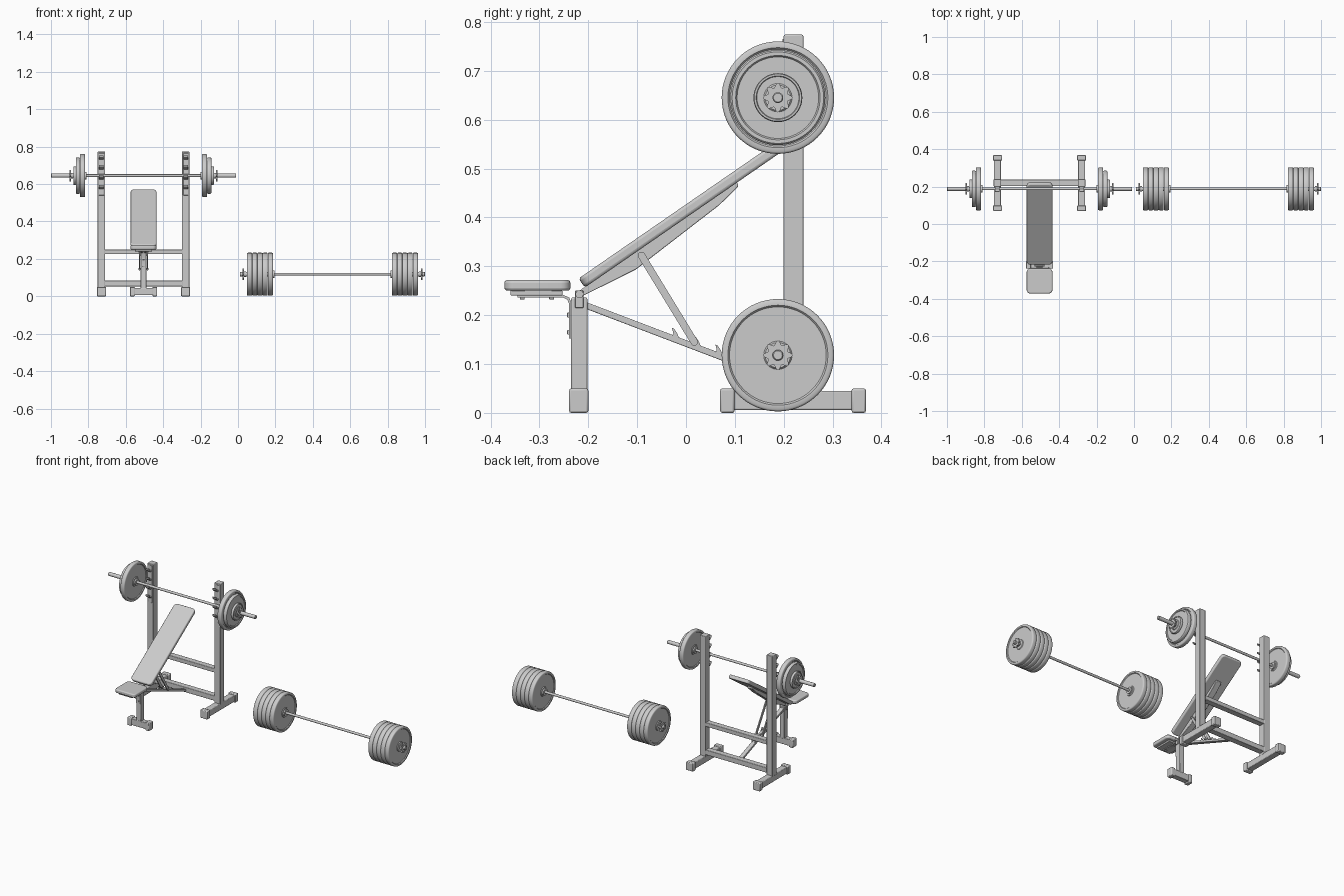
import bpy, bmesh
from math import sin, cos, pi, radians, atan2, hypot
from mathutils import Vector, Matrix

if "Cube" in bpy.data.objects:
    bpy.data.objects.remove(bpy.data.objects["Cube"])

CX = -0.505          # centre line of the bench and rack
BAR_Y = 0.188        # both barbells share this depth


def finish(name, bm, bevel=0.0, segs=2):
    bmesh.ops.recalc_face_normals(bm, faces=bm.faces)
    me = bpy.data.meshes.new(name)
    bm.to_mesh(me)
    bm.free()
    for p in me.polygons:
        p.use_smooth = True
    me.set_sharp_from_angle(angle=radians(35))
    ob = bpy.data.objects.new(name, me)
    bpy.context.collection.objects.link(ob)
    if bevel:
        m = ob.modifiers.new("bevel", 'BEVEL')
        m.width, m.segments = bevel, segs
        m.limit_method, m.angle_limit = 'ANGLE', radians(40)
    return ob


def box(name, x0, x1, y0, y1, z0, z1, bevel=0.003):
    bm = bmesh.new()
    bmesh.ops.create_cube(bm, size=1)
    for v in bm.verts:
        v.co = Vector(((x0 + x1) / 2 + v.co.x * (x1 - x0),
                       (y0 + y1) / 2 + v.co.y * (y1 - y0),
                       (z0 + z1) / 2 + v.co.z * (z1 - z0)))
    return finish(name, bm, bevel)


def prism(name, pts, x, width, bevel=0.0):
    """Side (y, z) outline extruded along x, centred at x."""
    bm = bmesh.new()
    f = bm.faces.new([bm.verts.new((x - width / 2, y, z)) for y, z in pts])
    r = bmesh.ops.extrude_face_region(bm, geom=[f])
    bmesh.ops.translate(bm, vec=(width, 0, 0),
                        verts=[g for g in r['geom'] if isinstance(g, bmesh.types.BMVert)])
    return finish(name, bm, bevel)


def link(name, a, b, thick, x, width):
    """Flat bar with round ends between two (y, z) points."""
    t = atan2(b[1] - a[1], b[0] - a[0])
    pts = []
    for c, start in ((b, t - pi / 2), (a, t + pi / 2)):
        pts += [(c[0] + thick / 2 * cos(start + pi * i / 8),
                 c[1] + thick / 2 * sin(start + pi * i / 8)) for i in range(9)]
    return prism(name, pts, x, width)


def lathe(name, prof, x, y, z, flip=1, n=64):
    """Profile of (offset, radius) turned about the x axis."""
    bm = bmesh.new()
    vs = [bm.verts.new((o * flip, 0, r)) for o, r in prof]
    es = [bm.edges.new(p) for p in zip(vs, vs[1:])]
    bmesh.ops.spin(bm, geom=vs + es, cent=(0, 0, 0), axis=(1, 0, 0),
                   angle=2 * pi, steps=n, use_duplicate=False)
    bmesh.ops.remove_doubles(bm, verts=bm.verts, dist=1e-5)
    bmesh.ops.translate(bm, vec=(x, y, z), verts=bm.verts)
    return finish(name, bm)


def rod(name, x0, x1, r, y, z, n=24):
    return lathe(name, [(x0, 0), (x0, r), (x1, r), (x1, 0)], 0, y, z, 1, n)


def cushion(name, size, loc, angle, corner, bevel):
    bm = bmesh.new()
    bmesh.ops.create_cube(bm, size=1)
    bmesh.ops.scale(bm, vec=size, verts=bm.verts)
    up = [e for e in bm.edges if abs(e.verts[0].co.z - e.verts[1].co.z) > 1e-4]
    bmesh.ops.bevel(bm, geom=up, offset=corner, segments=5, profile=0.5, affect='EDGES')
    bmesh.ops.transform(bm, verts=bm.verts,
                        matrix=Matrix.Translation(loc) @ Matrix.Rotation(angle, 4, 'X'))
    return finish(name, bm, bevel, 3)


def plate(name, r, t, x, z, s):
    h, d = t / 2, t / 2 - min(0.004, t * 0.2)
    half = [(h, 0), (h, 0.026), (d, 0.029), (d, r * 0.86), (h, r * 0.89),
            (h, r * 0.965), (h - 0.002, r * 0.99), (h - 0.005, r)]
    return lathe(name, half + [(-o, q) for o, q in reversed(half)], x, BAR_Y, z, s)


def barbell(tag, cx, z, plates, star):
    rod(tag + "_bar", cx - 0.33, cx + 0.33, 0.0075, BAR_Y, z)
    inner = min(o - t / 2 for o, t, r in plates)
    for s, side in ((-1, "_left"), (1, "_right")):
        # sleeve with an inner stop collar and a screw-collar hub
        lathe(tag + "_sleeve" + side,
              [(inner - 0.008, 0), (inner - 0.008, 0.02), (inner, 0.02), (inner, 0.011),
               (star - 0.02, 0.011), (star - 0.02, 0.015), (star, 0.015), (star, 0.011),
               (0.493, 0.011), (0.495, 0.009), (0.495, 0)], cx, BAR_Y, z, s, 32)
        for i, (o, t, r) in enumerate(plates):
            plate(f"{tag}_plate{side}_{i + 1}", r, t, cx + s * o, z, s)
        # eight-lobed screw collar
        pts = []
        for i in range(96):
            a = 2 * pi * i / 96
            q = 0.0255 + 0.0045 * cos(8 * a)
            pts.append((BAR_Y + q * cos(a), z + q * sin(a)))
        prism(tag + "_star_collar" + side, pts, cx + s * (star - 0.004), 0.008)


# barbells: (offset, thickness, radius) for each plate
barbell("rack_barbell", CX, 0.645,
        [(0.3265, 0.027, 0.115), (0.351, 0.022, 0.097), (0.3685, 0.014, 0.05)], 0.396)
barbell("floor_barbell", 0.505, 0.118,
        [(0.332 + 0.0278 * i, 0.0274, 0.115) for i in range(5)], 0.482)

# rack sides: foot, end caps, upright and four bar hooks
for s, side in ((-1, "_left"), (1, "_right")):
    x = CX + s * 0.225
    box("rack_foot" + side, x - 0.019, x + 0.019, 0.08, 0.36, 0.006, 0.045)
    for y, end in ((0.07, "_front"), (0.339, "_back")):
        box("foot_cap" + end + side, x - 0.024, x + 0.024, y, y + 0.029, 0, 0.05, 0.004)
    box("upright" + side, x - 0.02, x + 0.02, 0.20, 0.24, 0.04, 0.774)
    box("hook_strip" + side, x - 0.013, x + 0.013, 0.197, 0.201, 0.54, 0.765, 0.001)
    for i in range(4):
        z = 0.58 + i * 0.053
        prism(f"bar_hook{side}_{i + 1}",
              [(0.202, z - 0.008), (0.183, z - 0.006), (0.172, z + 0.004), (0.17, z + 0.015),
               (0.175, z + 0.015), (0.178, z + 0.006), (0.186, z - 0.001), (0.202, z - 0.001)],
              x, 0.024)
box("upper_crossbar", CX - 0.21, CX + 0.21, 0.202, 0.238, 0.225, 0.25)
box("lower_crossbar", CX - 0.21, CX + 0.21, 0.202, 0.238, 0.053, 0.084)

# front leg on a crosswise foot
box("front_leg", CX - 0.016, CX + 0.016, -0.235, -0.202, 0.04, 0.236)
box("front_foot", CX - 0.065, CX + 0.065, -0.236, -0.203, 0.006, 0.045)
for s, side in ((-1, "_left"), (1, "_right")):
    x = CX + s * 0.06
    box("front_foot_cap" + side, x - 0.013, x + 0.013, -0.239, -0.2, 0, 0.05, 0.004)

# seat with its carrier plate, bent bracket and bolts
cushion("seat", (0.138, 0.135, 0.022), (CX, -0.304, 0.261), 0, 0.02, 0.006)
box("seat_plate", CX - 0.045, CX + 0.045, -0.359, -0.253, 0.24, 0.251, 0.002)
prism("seat_bracket", [(-0.345, 0.241), (-0.25, 0.241), (-0.239, 0.236), (-0.234, 0.225),
                       (-0.234, 0.152), (-0.239, 0.152), (-0.239, 0.223), (-0.243, 0.232),
                       (-0.252, 0.236), (-0.345, 0.236)], CX, 0.026)
for z in (0.165, 0.2):
    box("bracket_bolt", CX - 0.005, CX + 0.005, -0.243, -0.238, z - 0.005, z + 0.005, 0.001)
for y in (-0.335, -0.275):
    box("seat_bolt", CX - 0.005, CX + 0.005, y - 0.005, y + 0.005, 0.232, 0.24, 0.001)

# backrest cushion and the tapered spine under it
cushion("backrest", (0.138, 0.526, 0.0225), (CX, 0.003, 0.415), radians(34.6), 0.02, 0.006)
prism("backrest_spine", [(-0.218, 0.236), (-0.103, 0.293), (0.068, 0.425), (0.107, 0.463),
                         (0.104, 0.474), (-0.203, 0.262), (-0.22, 0.248)], CX, 0.036, 0.002)
rod("hinge_pin", CX - 0.027, CX + 0.027, 0.008, -0.218, 0.243)
rod("leg_bolt", CX - 0.02, CX + 0.02, 0.005, -0.218, 0.224)
for s in (-1, 1):
    box("hinge_ear", CX + s * 0.02 - 0.003, CX + s * 0.02 + 0.003,
        -0.227, -0.21, 0.215, 0.25, 0.001)

# sloping rail with three catch teeth down to the lower crossbar
prism("lower_rail", [(-0.205, 0.227), (0.205, 0.071), (0.205, 0.057), (-0.205, 0.213)],
      CX, 0.026, 0.002)
for i in range(3):
    dy, dz = 0.0445 * i, -0.0171 * i
    for s in (-1, 1):
        prism(f"catch_tooth_{i + 1}",
              [(y + dy, z + dz) for y, z in ((-0.029, 0.174), (-0.024, 0.172), (-0.018, 0.163),
                                             (-0.012, 0.148), (-0.030, 0.155), (-0.026, 0.163))],
              CX + s * 0.0105, 0.005)

# adjustable strut pair with pins
for s, side in ((-1, "_left"), (1, "_right")):
    link("support_strut" + side, (-0.091, 0.322), (0.017, 0.145), 0.015, CX + s * 0.021, 0.006)
rod("strut_top_pin", CX - 0.027, CX + 0.027, 0.005, -0.091, 0.322)
rod("strut_lower_pin", CX - 0.027, CX + 0.027, 0.005, 0.017, 0.145)
